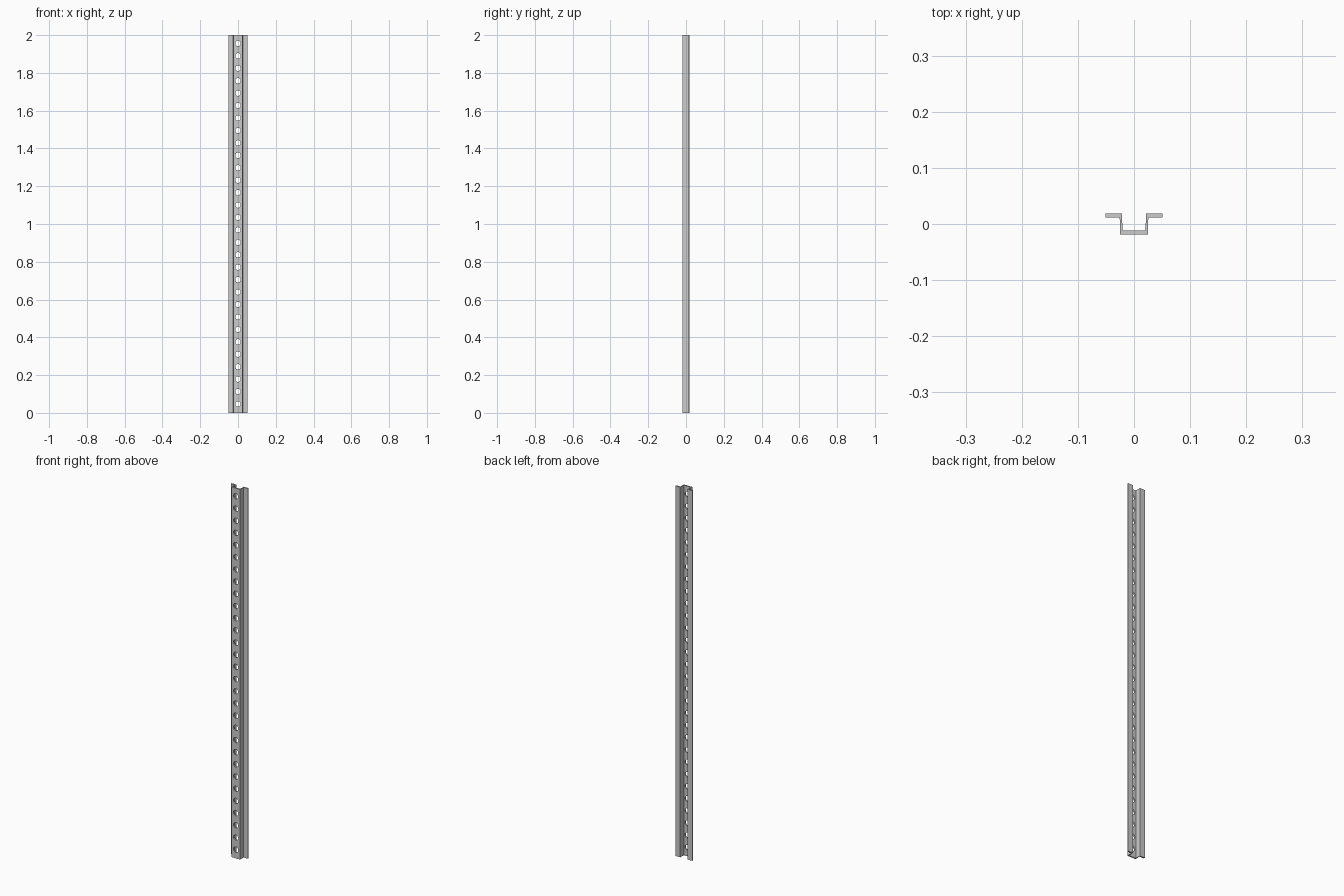
import bpy, bmesh, math
from mathutils import Matrix

if "Cube" in bpy.data.objects:
    bpy.data.objects.remove(bpy.data.objects["Cube"])

HEIGHT = 2.0
HOLES, FIRST_Z, LAST_Z, HOLE_R = 30, 0.047, 1.956, 0.0145


def make_object(name, bm):
    bmesh.ops.recalc_face_normals(bm, faces=bm.faces[:])
    mesh = bpy.data.meshes.new(name)
    bm.to_mesh(mesh)
    bm.free()
    obj = bpy.data.objects.new(name, mesh)
    bpy.context.collection.objects.link(obj)
    return obj


# Hat-shaped channel: half the cross-section, mirrored and extruded upwards
half = [(0.0235, -0.0175), (0.0255, 0.0125), (0.051, 0.0125),
        (0.051, 0.0195), (0.0215, 0.0195), (0.0205, -0.0105)]
half[0] = (0.0245, -0.0175)
profile = half + [(-x, y) for x, y in reversed(half)]
bm = bmesh.new()
face = bm.faces.new([bm.verts.new((x, y - 0.001, 0)) for x, y in profile])
ext = bmesh.ops.extrude_face_region(bm, geom=[face])
bmesh.ops.translate(bm, vec=(0, 0, HEIGHT),
                    verts=[g for g in ext["geom"] if isinstance(g, bmesh.types.BMVert)])
post = make_object("perforated_post", bm)

# Row of round punches through the front web
bm = bmesh.new()
for i in range(HOLES):
    z = FIRST_Z + (LAST_Z - FIRST_Z) * i / (HOLES - 1)
    bmesh.ops.create_cone(
        bm, cap_ends=True, segments=24, radius1=HOLE_R, radius2=HOLE_R, depth=0.03,
        matrix=Matrix.Translation((0, -0.015, z)) @ Matrix.Rotation(math.pi / 2, 4, "X"))
cutter = make_object("hole_cutter", bm)
cutter.hide_render = True
cutter.hide_set(True)

mod = post.modifiers.new("holes", "BOOLEAN")
mod.operation = "DIFFERENCE"
mod.solver = "EXACT"
mod.object = cutter
